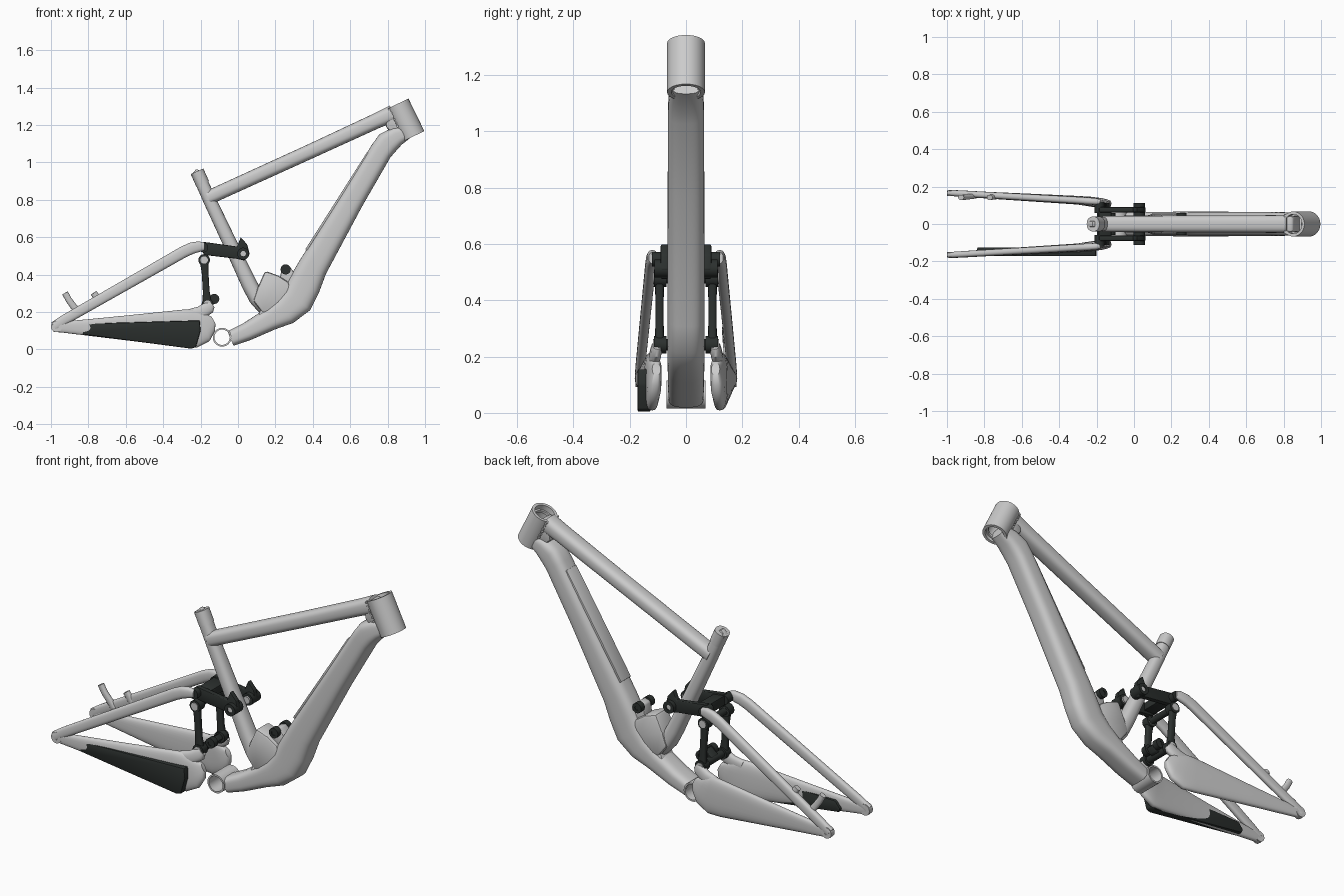
import bpy, bmesh, math
from mathutils import Vector as V

dark = bpy.data.materials.new("dark_anodised")
dark.diffuse_color = (0.025, 0.03, 0.028, 1)
Y = V((0, 1, 0))


def finish(name, bm, mat=None, bevel=0):
    bmesh.ops.recalc_face_normals(bm, faces=bm.faces)
    me = bpy.data.meshes.new(name)
    if bevel:
        bmesh.ops.bevel(bm, geom=bm.edges[:], offset=bevel, segments=2,
                        affect='EDGES', profile=0.5, clamp_overlap=True)
    bm.to_mesh(me)
    bm.free()
    me.shade_smooth()
    me.set_sharp_from_angle(angle=math.radians(35))
    if mat:
        me.materials.append(mat)
    ob = bpy.data.objects.new(name, me)
    bpy.context.collection.objects.link(ob)
    return ob


def loft(name, pts, power=2.0, n=32, mat=None):
    """Tube through (x, y, z, in-plane radius, y radius); power > 2 squares the section."""
    bm = bmesh.new()
    c = [V(p[:3]) for p in pts]
    rings = []
    for i, p in enumerate(pts):
        d = V((0, 0, 0))
        if i:
            d += (c[i] - c[i - 1]).normalized()
        if i < len(c) - 1:
            d += (c[i + 1] - c[i]).normalized()
        nn = d.cross(Y).normalized()
        bb = nn.cross(d).normalized()
        ring = []
        for k in range(n):
            t = 2 * math.pi * k / n
            u = math.copysign(abs(math.cos(t)) ** (2 / power), math.cos(t))
            w = math.copysign(abs(math.sin(t)) ** (2 / power), math.sin(t))
            ring.append(bm.verts.new(c[i] + nn * p[3] * u + bb * p[4] * w))
        rings.append(ring)
    for a, b in zip(rings, rings[1:]):
        for k in range(n):
            bm.faces.new((a[k], a[k - 1], b[k - 1], b[k]))
    bm.faces.new(rings[0])
    bm.faces.new(rings[-1])
    return finish(name, bm, mat)


def pipe(name, p, q, r, inner=0.0, n=40, mat=None):
    """Solid rod or open tube from p to q."""
    bm = bmesh.new()
    p, q = V(p), V(q)
    rot = (q - p).to_track_quat('Z', 'Y')
    prof = [(p, r), (q, r)] + ([(q, inner), (p, inner)] if inner else [])
    rings = [[bm.verts.new(o + rot @ V((math.cos(2 * math.pi * k / n) * s,
                                        math.sin(2 * math.pi * k / n) * s, 0)))
              for k in range(n)] for o, s in prof]
    pairs = list(zip(rings, rings[1:] + rings[:1])) if inner else [rings]
    for a, b in pairs:
        for k in range(n):
            bm.faces.new((a[k], a[k - 1], b[k - 1], b[k]))
    if not inner:
        bm.faces.new(rings[0])
        bm.faces.new(rings[1])
    return finish(name, bm, mat)


def plate(name, poly, y0, y1, bevel=0.006, mat=None):
    """Side-view outline (x, z) given thickness in y."""
    bm = bmesh.new()
    a = [bm.verts.new((x, y0, z)) for x, z in poly]
    b = [bm.verts.new((x, y1, z)) for x, z in poly]
    bm.faces.new(a)
    bm.faces.new(b)
    for k in range(len(poly)):
        bm.faces.new((a[k - 1], a[k], b[k], b[k - 1]))
    return finish(name, bm, mat, bevel)


# Main triangle
pipe("head_tube", (.851, 0, 1.312), (.936, 0, 1.138), .067, .052, 48)
for k, (x, z) in enumerate([(.864, 1.285), (.922, 1.166)]):
    pipe(f"headset_seat_{k}", (x, 0, z), (x + .006, 0, z - .012), .055, .043)
loft("top_tube", [(-.16, 0, .81, .038, .042), (-.11, 0, .833, .038, .044),
                  (.4, 0, 1.065, .039, .045), (.74, 0, 1.222, .041, .047),
                  (.83, 0, 1.262, .046, .048)], 2.7)
loft("down_tube", [(.91, 0, 1.165, .035, .05), (.85, 0, 1.14, .052, .058),
                   (.80, 0, 1.105, .063, .063), (.765, 0, 1.06, .06, .064),
                   (.61, 0, .80, .064, .065), (.40, 0, .44, .079, .066),
                   (.355, 0, .345, .088, .066), (.315, 0, .265, .09, .066),
                   (.25, 0, .205, .078, .066), (.17, 0, .16, .06, .065),
                   (.05, 0, .096, .049, .064), (-.04, 0, .058, .042, .062)], 3.2, 48)
loft("seat_tube", [(-.213, 0, .935, .034, .036), (-.15, 0, .795, .035, .037),
                   (-.025, 0, .53, .038, .042), (.06, 0, .35, .042, .046),
                   (.10, 0, .275, .043, .048), (.14, 0, .225, .04, .048),
                   (.20, 0, .205, .035, .045)], 2.4)
loft("seat_collar", [(-.219, 0, .952, .037, .04), (-.189, 0, .885, .037, .04)], 2.2)
plate("collar_clamp_lug", [(-.25, .935), (-.222, .965), (-.195, .95), (-.215, .89)], -.016, .016)
pipe("collar_bolt", (-.235, -.024, .935), (-.235, .024, .935), .011)
pipe("bottom_bracket_shell", (-.085, -.07, .065), (-.085, .07, .065), .05, .041)

# Shock cradle joining seat tube and down tube
plate("shock_cradle", [(.145, .42), (.215, .395), (.27, .36), (.31, .25), (.24, .20),
                       (.13, .195), (.08, .26), (.105, .33)], -.055, .055, .014)
plate("lower_web", [(.08, .12), (.12, .215), (.26, .23), (.28, .19)], -.05, .05, .012)
plate("shock_mount_tab", [(.22, .36), (.235, .44), (.27, .45), (.31, .40), (.32, .32)],
      -.035, .035, .008)
# Access panel on the upper face of the down tube
plate("tube_panel", [(.36, .535), (.69, 1.055), (.70, 1.049), (.37, .529)], -.042, .042, .002)
# Ribbed gusset behind the head tube
plate("head_gusset", [(.79, 1.19), (.80, 1.29), (.85, 1.29), (.89, 1.18), (.87, 1.15), (.83, 1.15)],
      -.042, .042, .01)
for k in range(6):
    x, z = .808 + .009 * k, 1.283 - .018 * k
    pipe(f"gusset_rib_{k}", (x, -.053, z), (x, .053, z), .006, n=12)

# Rear end and linkage, both sides
rocker = [(-.2, .54), (-.185, .575), (-.005, .55), (.015, .6), (.05, .56), (.062, .51),
          (.035, .475), (-.01, .485), (-.18, .505)]
for s, side in ((-1, "right"), (1, "left")):
    loft(f"seat_stay_{side}", [(-.985, s * .166, .122, .026, .016), (-.93, s * .163, .157, .027, .017),
                               (-.60, s * .144, .345, .029, .018), (-.29, s * .126, .522, .031, .019),
                               (-.245, s * .123, .542, .031, .019), (-.205, s * .12, .55, .028, .018),
                               (-.18, s * .117, .55, .02, .015)], 2.6, 24)
    loft(f"chain_stay_{side}", [(-.985, s * .165, .12, .026, .014), (-.93, s * .162, .119, .03, .016),
                                (-.6, s * .144, .115, .066, .02), (-.3, s * .127, .112, .1, .023),
                                (-.235, s * .12, .112, .104, .026), (-.185, s * .113, .125, .087, .026),
                                (-.15, s * .108, .145, .055, .022), (-.132, s * .105, .155, .022, .015)],
         2.8, 32)
    pipe(f"dropout_{side}", (-.97, s * .149, .122), (-.97, s * .18, .122), .03, .011)
    loft(f"pivot_lug_{side}", [(-.26, s * .118, .18, .035, .018), (-.2, s * .112, .195, .036, .02),
                               (-.155, s * .105, .225, .034, .02), (-.14, s * .103, .24, .02, .015)], 2.4, 20)
    plate(f"rocker_{side}", rocker, s * .062, s * .09, .005, dark)
    pipe(f"rocker_main_cap_{side}", (.028, s * .04, .512), (.028, s * .112, .512), .032, .014, mat=dark)
    pipe(f"rocker_main_bolt_{side}", (.028, s * .03, .512), (.028, s * .107, .512), .02)
    pipe(f"rocker_rear_pivot_{side}", (-.185, s * .06, .545), (-.185, s * .12, .545), .026, mat=dark)
    # Drop links with ringed ends
    loft(f"drop_link_{side}", [(-.181, s * .094, .48, .024, .016), (-.176, s * .094, .41, .018, .015),
                               (-.17, s * .094, .31, .018, .015), (-.164, s * .094, .24, .026, .016)],
         3, 20, dark)
    for nm, x, z in (("upper", -.181, .478), ("lower", -.163, .242)):
        pipe(f"link_{nm}_ring_{side}", (x, s * .07, z), (x, s * .113, z), .031, .018, mat=dark)
        pipe(f"link_{nm}_bolt_{side}", (x, s * .07, z), (x, s * .117, z), .02)
    # Shock bolts
    for nm, x, z in (("front", .255, .428), ("rear", -.127, .27)):
        pipe(f"shock_{nm}_cap_{side}", (x, s * .028, z), (x, s * .06, z), .027, .012, mat=dark)
        pipe(f"shock_{nm}_bolt_{side}", (x, s * .01, z), (x, s * .056, z), .013, mat=dark)

# Cross members of the linkage
plate("rocker_bridge", [(-.19, .515), (-.19, .57), (-.12, .56), (-.12, .515)], -.065, .065, .006, dark)
pipe("link_upper_bridge", (-.181, -.08, .478), (-.181, .08, .478), .018, mat=dark)
pipe("link_lower_bridge", (-.163, -.08, .242), (-.163, .08, .242), .021, mat=dark)
plate("shock_yoke", [(-.175, .225), (-.175, .262), (-.13, .292), (-.108, .27), (-.13, .24)],
      -.03, .03, .005, dark)

# Stay guard on the drive side
plate("stay_guard", [(-.84, .10), (-.81, .138), (-.205, .155), (-.2, .10), (-.225, .012),
                     (-.25, .004), (-.83, .08)], -.172, -.125, .006, dark)

# Brake mount posts on the left stay
loft("brake_post_rear", [(-.925, .142, .302, .017, .014), (-.905, .143, .265, .017, .014),
                         (-.85, .15, .19, .019, .014)], 2.4, 20)
loft("brake_post_front", [(-.772, .142, .302, .018, .014), (-.74, .146, .255, .019, .014)], 2.4, 20)
